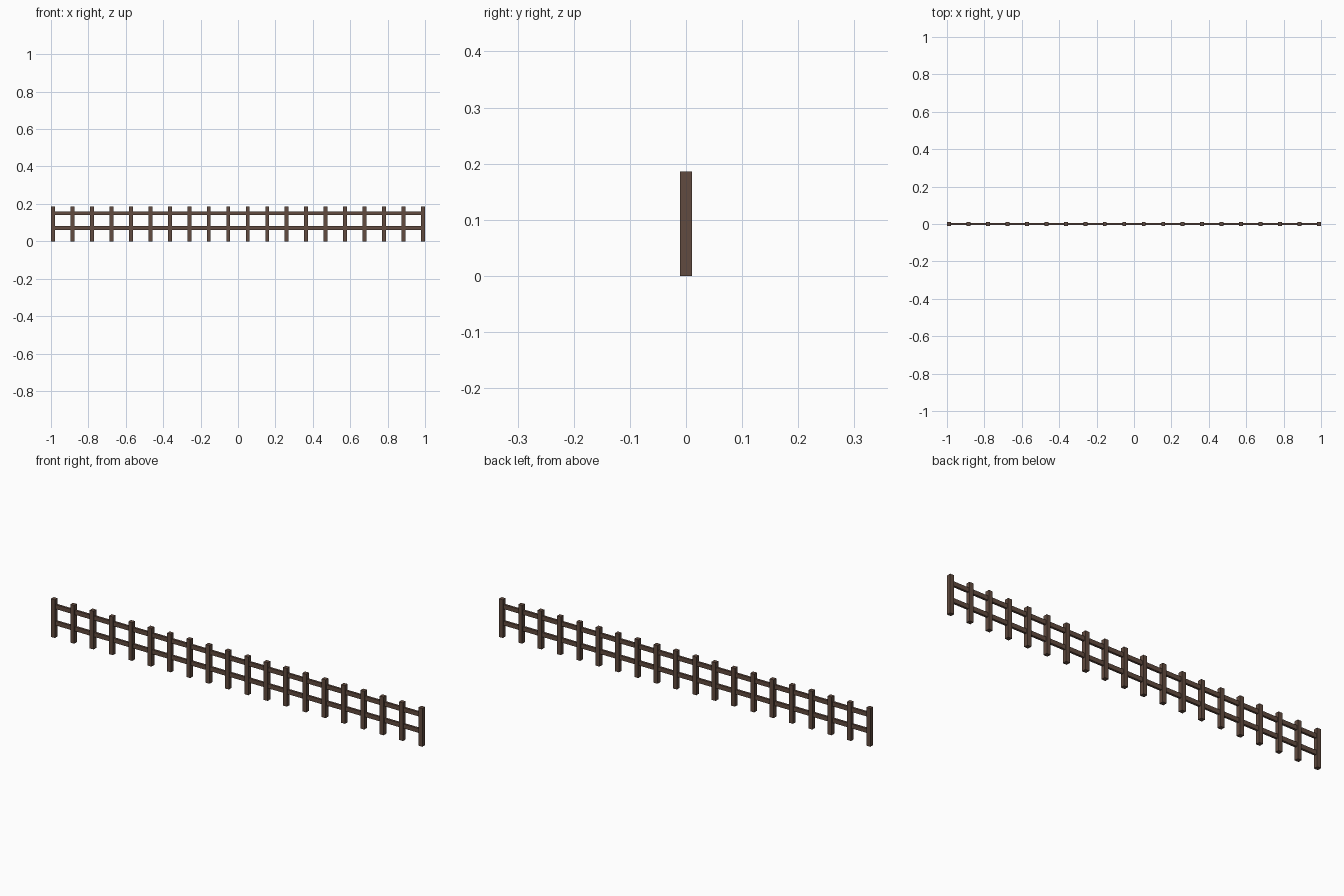
import bpy

if "Cube" in bpy.data.objects:
    bpy.data.objects.remove(bpy.data.objects["Cube"])

wood = bpy.data.materials.new("dark_wood")
wood.diffuse_color = (0.12, 0.07, 0.05, 1)
wood.use_nodes = True
wood.node_tree.nodes["Principled BSDF"].inputs["Base Color"].default_value = wood.diffuse_color


def box(name, size, centre):
    bpy.ops.mesh.primitive_cube_add(size=1, location=centre)
    obj = bpy.context.object
    obj.name = name
    obj.scale = size
    bpy.ops.object.transform_apply(location=False, rotation=False, scale=True)
    obj.data.materials.append(wood)
    return obj


POSTS = 20
POST_W, POST_H = 0.021, 0.186
END_X = 1 - POST_W / 2
STEP = 2 * END_X / (POSTS - 1)

# Row of square posts
for i in range(POSTS):
    box(f"post_{i + 1}", (POST_W, POST_W, POST_H), (-END_X + i * STEP, 0, POST_H / 2))

# Two thinner horizontal rails running through the posts
for name, z in (("lower_rail", 0.07), ("upper_rail", 0.15)):
    box(name, (2 * END_X, 0.011, 0.021), (0, 0, z))
